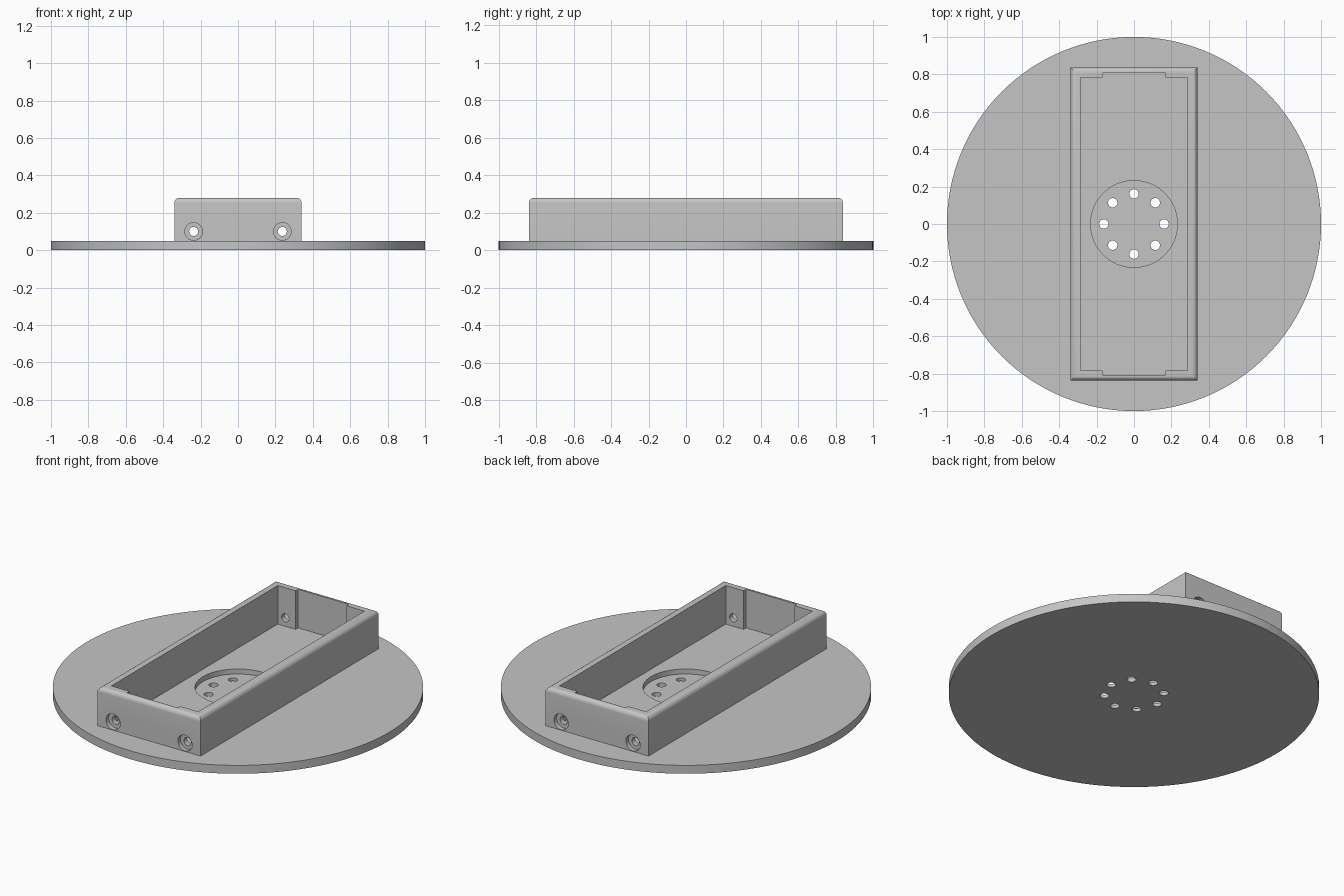
import bpy, bmesh, math
from mathutils import Matrix

if "Cube" in bpy.data.objects:
    bpy.data.objects.remove(bpy.data.objects["Cube"], do_unlink=True)

grey = bpy.data.materials.new("plain_grey")
grey.use_nodes = True
colour = (0.56, 0.56, 0.56, 1)
grey.diffuse_color = colour
grey.node_tree.nodes["Principled BSDF"].inputs["Base Color"].default_value = colour

PLATE_TOP = 0.05
WALL_X, WALL_Y, WALL_TOP = 0.34, 0.838, 0.28


def finish(name, bm):
    mesh = bpy.data.meshes.new(name)
    bm.to_mesh(mesh)
    bm.free()
    mesh.materials.append(grey)
    obj = bpy.data.objects.new(name, mesh)
    bpy.context.collection.objects.link(obj)
    return obj


def box(name, hx, hy, z0, z1, round_top=0):
    bm = bmesh.new()
    place = Matrix.Translation((0, 0, (z0 + z1) / 2)) @ Matrix.Diagonal((2 * hx, 2 * hy, z1 - z0, 1))
    bmesh.ops.create_cube(bm, size=1, matrix=place)
    if round_top:
        rim = [e for e in bm.edges if all(v.co.z > z1 - 1e-4 for v in e.verts)]
        bmesh.ops.bevel(bm, geom=rim, offset=round_top, segments=6, profile=0.5, affect='EDGES')
    return finish(name, bm)


def cylinder(name, radius, length, centre, sides=32, along_y=False):
    bm = bmesh.new()
    place = Matrix.Translation(centre)
    if along_y:
        place = place @ Matrix.Rotation(math.pi / 2, 4, 'X')
    bmesh.ops.create_cone(bm, cap_ends=True, segments=sides, radius1=radius,
                          radius2=radius, depth=length, matrix=place)
    return finish(name, bm)


def combine(target, tool, operation='DIFFERENCE'):
    tool.hide_render = True
    mod = target.modifiers.new(tool.name, 'BOOLEAN')
    mod.operation, mod.solver, mod.object = operation, 'EXACT', tool
    bpy.context.view_layer.objects.active = target
    bpy.ops.object.modifier_apply(modifier=mod.name)
    bpy.data.objects.remove(tool, do_unlink=True)


# Rectangular wall with a rounded outer rim, open inside
wall = box("tray_wall", WALL_X, WALL_Y, 0.02, WALL_TOP, round_top=0.027)
combine(wall, box("cavity", 0.286, 0.783, -0.1, 0.5))
combine(wall, box("end_notches", 0.168, 0.806, -0.2, 0.6))

# Round base plate joined to the wall
base = cylinder("turntable_base", 1, PLATE_TOP, (0, 0, PLATE_TOP / 2), sides=128)
combine(base, wall, 'UNION')

# Counterbored screw holes through both end walls
for x in (-0.237, 0.237):
    combine(base, cylinder("screw_hole", 0.024, 2, (x, 0, 0.1), along_y=True))
    for end in (-1, 1):
        combine(base, cylinder("counterbore", 0.047, 0.05, (x, end * WALL_Y, 0.1), along_y=True))

# Shallow round recess with a ring of bolt holes
combine(base, cylinder("recess", 0.232, 0.06, (0, 0, 0.05), sides=64))
for i in range(8):
    a = i * math.tau / 8
    combine(base, cylinder("bolt_hole", 0.025, 0.3, (0.161 * math.cos(a), 0.161 * math.sin(a), 0)))

base.hide_render = False
bpy.ops.object.select_all(action='DESELECT')
base.select_set(True)
bpy.context.view_layer.objects.active = base
bpy.ops.object.shade_smooth_by_angle(angle=math.radians(30))
